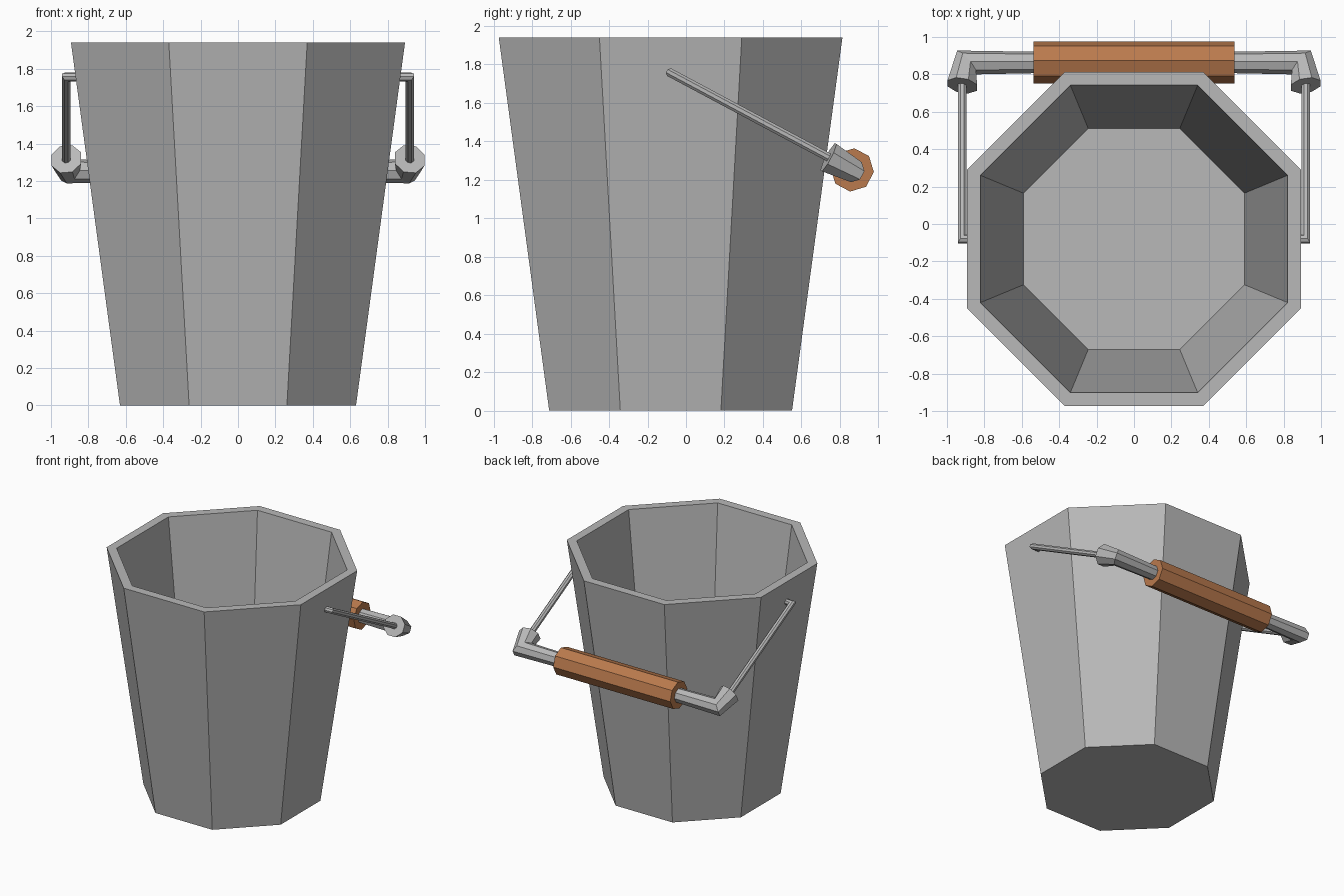
import bpy, bmesh, math
from mathutils import Vector

if "Cube" in bpy.data.objects:
    bpy.data.objects.remove(bpy.data.objects["Cube"])


def material(name, rgb):
    m = bpy.data.materials.new(name)
    m.diffuse_color = (*rgb, 1)
    m.use_nodes = True
    m.node_tree.nodes["Principled BSDF"].inputs["Base Color"].default_value = m.diffuse_color
    return m


metal = material("grey metal", (0.48, 0.48, 0.48))
wood = material("brown wood", (0.49, 0.195, 0.075))
CY = -0.08                                   # bucket axis in y
PIVOT = Vector((0, CY, 1.755))               # handle hinge line
ALONG = Vector((0, 0.882, -0.471))           # direction of the hanging handle arms
NORMAL = Vector((0, 0.471, 0.882))           # normal of the handle plane


def loft(name, rings, mat, mirror=False):
    """Skin a list of equal rings and cap both ends."""
    bm = bmesh.new()
    loops = [[bm.verts.new(p) for p in ring] for ring in rings]
    for a, b in zip(loops, loops[1:]):
        for i in range(len(a)):
            j = (i + 1) % len(a)
            bm.faces.new((a[i], a[j], b[j], b[i]))
    bm.faces.new(loops[0])
    bm.faces.new(loops[-1])
    bmesh.ops.recalc_face_normals(bm, faces=bm.faces)
    me = bpy.data.meshes.new(name)
    bm.to_mesh(me)
    bm.free()
    me.materials.append(mat)
    ob = bpy.data.objects.new(name, me)
    bpy.context.collection.objects.link(ob)
    if mirror:
        ob.modifiers.new("mirror", 'MIRROR').use_mirror_merge = False
    return ob


def octagon(apothem, z):
    r = apothem / math.cos(math.pi / 8)
    angles = [(i + 0.5) * math.pi / 4 for i in range(8)]
    return [Vector((r * math.cos(a), CY + r * math.sin(a), z)) for a in angles]


def tube(name, path, mat, sides=8, mirror=False):
    """Mitred tube in the handle plane; path points are (x, distance along arm, radius)."""
    pts = [PIVOT + Vector((x, 0, 0)) + ALONG * t for x, t, r in path]
    rings = []
    for i, p in enumerate(pts):
        d0 = (p - pts[max(i - 1, 0)]).normalized()
        d1 = (pts[min(i + 1, len(pts) - 1)] - p).normalized()
        tangent = (d0 + d1).normalized()
        side = tangent.cross(NORMAL)
        stretch = 1 / max(tangent.dot(d1 if i < len(pts) - 1 else d0), 0.5)
        r = path[i][2]
        ring = []
        for k in range(sides):
            a = (k + 0.5) * 2 * math.pi / sides
            ring.append(p + side * (r * stretch * math.cos(a)) + NORMAL * (r * math.sin(a)))
        rings.append(ring)
    return loft(name, rings, mat, mirror)


# Tapered eight-sided bucket: outside, rim, inside, floor
loft("bucket", [octagon(0.631, 0), octagon(0.893, 1.94),
                octagon(0.822, 1.94), octagon(0.59, 0.1)], metal)

# Thin wire arms hooked into the bucket wall
tube("handle_wire", [(0.84, 0, 0.024), (0.918, 0, 0.024), (0.918, 0.96, 0.024)],
     metal, mirror=True)

# Thick elbows joining the wires to the grip
tube("handle_elbow", [(0.918, 0.93, 0.087), (0.895, 1.07, 0.064), (0.5, 1.07, 0.057)],
     metal, mirror=True)

# Wooden grip
tube("grip", [(-0.538, 1.07, 0.113), (0.538, 1.07, 0.113)], wood)
